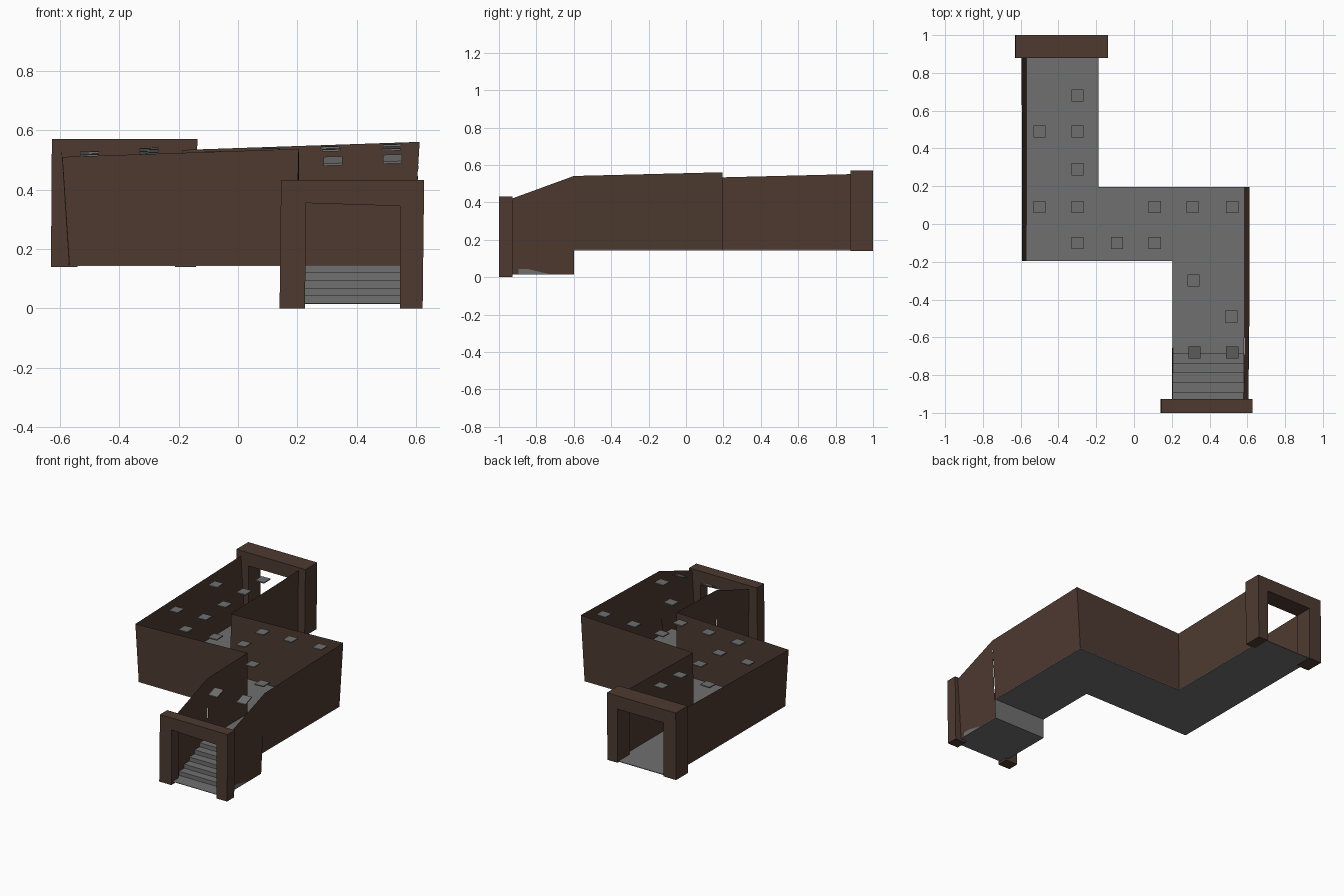
import bpy
import bmesh
from mathutils import Vector

cube = bpy.data.objects.get("Cube")
if cube:
    bpy.data.objects.remove(cube, do_unlink=True)


def material(name, rgb):
    m = bpy.data.materials.new(name)
    m.use_nodes = True
    m.diffuse_color = (*rgb, 1)
    m.node_tree.nodes["Principled BSDF"].inputs["Base Color"].default_value = (*rgb, 1)
    return m


BROWN = material("dark brown", (0.075, 0.042, 0.030))
GREY = material("stone grey", (0.16, 0.16, 0.16))

FLOOR_Z, LOW_Z = 0.147, 0.018
STAIR_Y, FRONT_Y, BACK_Y = -0.6, -0.94, 0.9


def finish(name, bm, mat, fix_normals=True):
    if fix_normals:
        bmesh.ops.recalc_face_normals(bm, faces=bm.faces)
    mesh = bpy.data.meshes.new(name)
    bm.to_mesh(mesh)
    bm.free()
    mesh.materials.append(mat)
    ob = bpy.data.objects.new(name, mesh)
    bpy.context.collection.objects.link(ob)
    return ob


def extrude(name, points, offset, mat):
    """Solid made by sweeping a flat outline along an offset."""
    bm = bmesh.new()
    face = bm.faces.new([bm.verts.new(p) for p in points])
    swept = bmesh.ops.extrude_face_region(bm, geom=[face], use_keep_orig=True)
    bmesh.ops.translate(bm, vec=offset,
                        verts=[v for v in swept["geom"] if isinstance(v, bmesh.types.BMVert)])
    return finish(name, bm, mat)


def top_z(x, y):
    """Gently tilted wall top that drops over the stairs."""
    z = 0.51 + 0.034 * (x + 0.6) + 0.025 * (y + 0.2)
    return z - max(0, STAIR_Y - y) * 0.34


def wall(name, path):
    """Leaning sheet wall; each path point is (bottom x, top x, y)."""
    bm = bmesh.new()
    for a, b in zip(path, path[1:]):
        base = LOW_Z if b[2] < STAIR_Y else FLOOR_Z
        bm.faces.new([bm.verts.new(p) for p in (
            (a[0], a[2], base), (b[0], b[2], base),
            (b[1], b[2], top_z(b[1], b[2])), (a[1], a[2], top_z(a[1], a[2])))])
    return finish(name, bm, BROWN, fix_normals=False)


# Walls of the bent passage
wall("right_wall", [(-0.57, -0.595, BACK_Y), (-0.568, -0.592, -0.197), (0.207, 0.205, -0.197),
                    (0.207, 0.203, STAIR_Y), (0.207, 0.2, FRONT_Y)])
left = wall("left_wall", [(-0.19, -0.187, BACK_Y), (-0.19, -0.187, 0.195), (0.585, 0.612, 0.195),
                          (0.585, 0.61, STAIR_Y), (0.58, 0.605, FRONT_Y)])
left.data.flip_normals()

# Upper floor slab
outline = [(-0.57, BACK_Y + 0.09), (-0.57, -0.197), (0.207, -0.197), (0.207, STAIR_Y),
           (0.585, STAIR_Y), (0.585, 0.195), (-0.19, 0.195), (-0.19, BACK_Y + 0.09)]
extrude("floor", [(x, y, FLOOR_Z) for x, y in outline], Vector((0, 0, -0.004)), GREY)

# Stairs with a solid back
steps = 5
rise = (FLOOR_Z - LOW_Z) / steps
profile = [(STAIR_Y, LOW_Z - 0.003), (-0.985, LOW_Z - 0.003), (-0.985, LOW_Z)]
for i in range(steps):
    y = -0.895 + i * 0.0525
    profile += [(y, LOW_Z + i * rise), (y, LOW_Z + (i + 1) * rise)]
profile.append((STAIR_Y, FLOOR_Z))
extrude("stairs", [(0.207, y, z) for y, z in profile], Vector((0.376, 0, 0)), GREY)

# Doorways at both ends
front = [(0.14, 0), (0.145, 0.432), (0.627, 0.432), (0.622, 0),
         (0.546, 0), (0.546, 0.345), (0.228, 0.355), (0.226, 0)]
extrude("front_doorway", [(x, -1, z) for x, z in front], Vector((0, 0.073, 0)), BROWN)
back = [(-0.63, 0.14), (-0.627, 0.57), (-0.137, 0.57), (-0.142, 0.14),
        (-0.213, 0.14), (-0.213, 0.485), (-0.54, 0.485), (-0.54, 0.14)]
extrude("back_doorway", [(x, 0.88, z) for x, z in back], Vector((0, 0.12, 0)), BROWN)

# Loose stone plates level with the wall tops
spots = [(-0.3, 0.68), (-0.5, 0.49), (-0.3, 0.49), (-0.3, 0.29), (-0.5, 0.09), (-0.3, 0.09),
         (0.11, 0.09), (0.31, 0.09), (0.52, 0.09), (-0.3, -0.1), (-0.09, -0.1), (0.11, -0.1),
         (0.315, -0.3), (0.515, -0.49), (0.32, -0.68), (0.52, -0.68)]
half = 0.032
for n, (x, y) in enumerate(spots, 1):
    corners = [(x + sx * half, y + sy * half) for sx, sy in ((-1, -1), (1, -1), (1, 1), (-1, 1))]
    extrude(f"stone_plate_{n}", [(cx, cy, top_z(cx, cy) - 0.009) for cx, cy in corners],
            Vector((0, 0, 0.007)), GREY)
